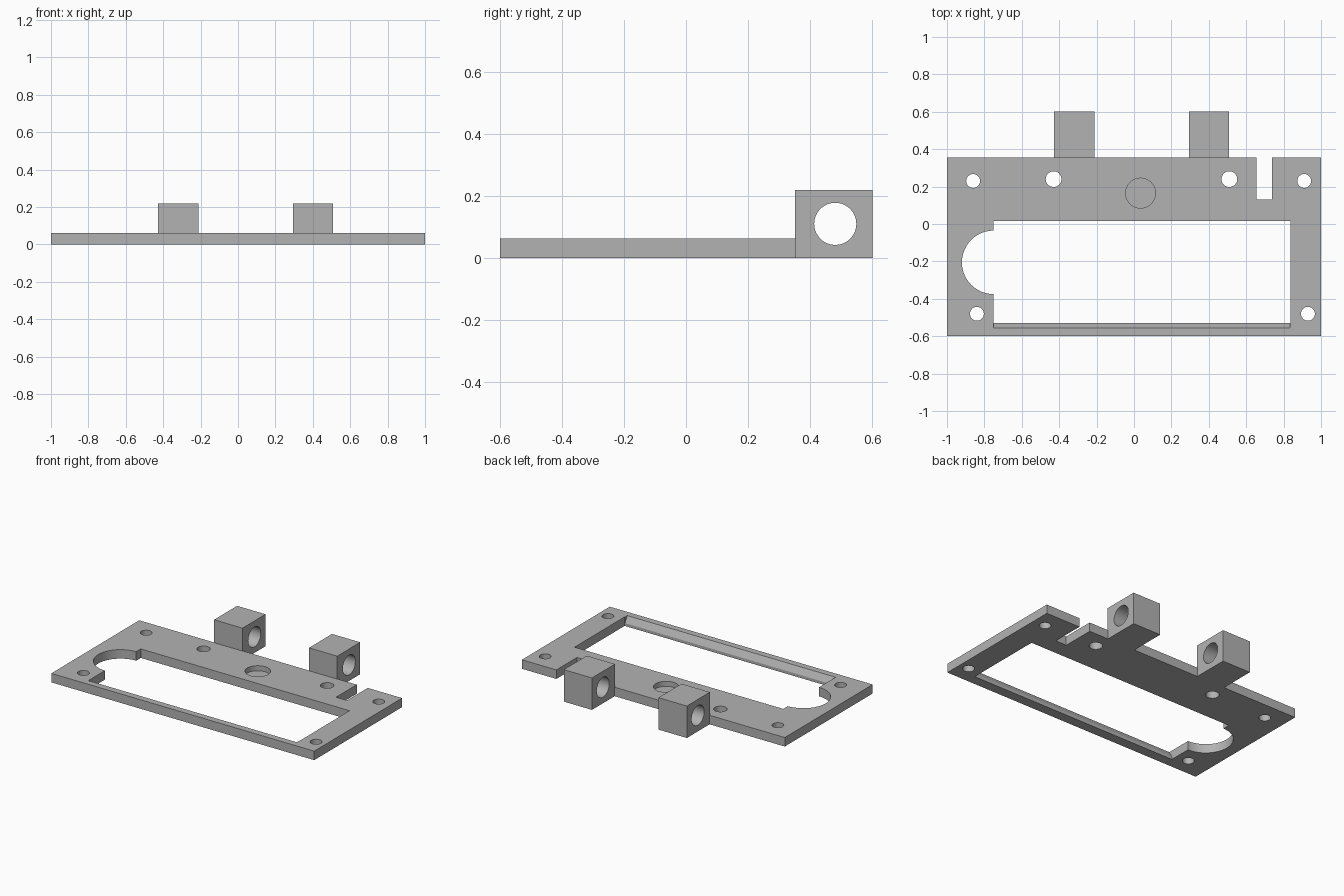
import bpy, bmesh, math
from mathutils import Matrix, Vector

if "Cube" in bpy.data.objects:
    bpy.data.objects.remove(bpy.data.objects["Cube"], do_unlink=True)

grey = bpy.data.materials.new("plain grey")
grey.use_nodes = True
colour = (0.45, 0.45, 0.45, 1)
grey.diffuse_color = colour
grey.node_tree.nodes["Principled BSDF"].inputs["Base Color"].default_value = colour

T = 0.062      # plate thickness
BACK = 0.355   # rear edge of the plate


def finish(name, bm):
    bmesh.ops.recalc_face_normals(bm, faces=bm.faces[:])
    mesh = bpy.data.meshes.new(name)
    bm.to_mesh(mesh)
    bm.free()
    mesh.materials.append(grey)
    ob = bpy.data.objects.new(name, mesh)
    bpy.context.collection.objects.link(ob)
    return ob


def box(name, x, y, z):
    bm = bmesh.new()
    spans = (x, y, z)
    centre = Vector([(a + b) / 2 for a, b in spans])
    size = Matrix.Diagonal([b - a for a, b in spans] + [1])
    bmesh.ops.create_cube(bm, size=1, matrix=Matrix.Translation(centre) @ size)
    return finish(name, bm)


def cylinder(name, centre, radius, length, along_x=False):
    bm = bmesh.new()
    turn = Matrix.Rotation(math.pi / 2 if along_x else 0, 4, "Y")
    bmesh.ops.create_cone(bm, cap_ends=True, segments=48, radius1=radius, radius2=radius,
                          depth=length, matrix=Matrix.Translation(centre) @ turn)
    return finish(name, bm)


def prism(name, profile, x0, x1):
    bm = bmesh.new()
    face = bm.faces.new([bm.verts.new((x0, y, z)) for y, z in profile])
    ext = bmesh.ops.extrude_face_region(bm, geom=[face])["geom"]
    verts = [v for v in ext if isinstance(v, bmesh.types.BMVert)]
    bmesh.ops.translate(bm, verts=verts, vec=(x1 - x0, 0, 0))
    return finish(name, bm)


def cut(ob, cutters):
    for c in cutters:
        c.hide_render = True
        mod = ob.modifiers.new(c.name, "BOOLEAN")
        mod.operation, mod.solver, mod.object = "DIFFERENCE", "EXACT", c
    bpy.context.view_layer.update()
    graph = bpy.context.evaluated_depsgraph_get()
    result = bpy.data.meshes.new_from_object(ob.evaluated_get(graph))
    ob.modifiers.clear()
    ob.data = result
    for c in cutters:
        bpy.data.objects.remove(c, do_unlink=True)
    bpy.ops.object.select_all(action="DESELECT")
    ob.select_set(True)
    bpy.context.view_layer.objects.active = ob
    bpy.ops.object.shade_smooth_by_angle(angle=math.radians(30))


# Mounting plate with window, side scoop, cable slot and bevelled front sill
through = (-0.1, 0.2)
plate = box("mounting_plate", (-1, 1), (-0.6, BACK), (0, T))
cutters = [
    box("window_cutter", (-0.75, 0.838), (-0.53, 0.015), through),
    cylinder("scoop_cutter", (-0.75, -0.205, 0), 0.17, 0.4),
    box("slot_cutter", (0.655, 0.738), (0.13, 0.5), through),
    prism("sill_cutter", [(-0.53, 0.02), (-0.555, T), (-0.555, 0.1), (-0.5, 0.1), (-0.5, 0.02)],
          -0.75, 0.835),
    # Shallow round recess
    cylinder("recess_cutter", (0.035, 0.165, T), 0.08, 0.07),
]
# Screw holes
for x, y, r in [(-0.86, 0.23, 0.037), (0.91, 0.23, 0.037), (-0.84, -0.48, 0.037),
                (0.93, -0.48, 0.037), (-0.43, 0.24, 0.042), (0.51, 0.24, 0.042)]:
    cutters.append(cylinder("screw_hole_cutter", (x, y, 0), r, 0.4))
cut(plate, cutters)

# Hinge blocks with cross bores
for name, x0, x1 in [("right_hinge_block", -0.428, -0.212), ("left_hinge_block", 0.294, 0.508)]:
    block = box(name, (x0, x1), (0.352, 0.602), (0, 0.22))
    cut(block, [cylinder("bore_cutter", ((x0 + x1) / 2, 0.482, 0.11), 0.068, 0.5, True)])
